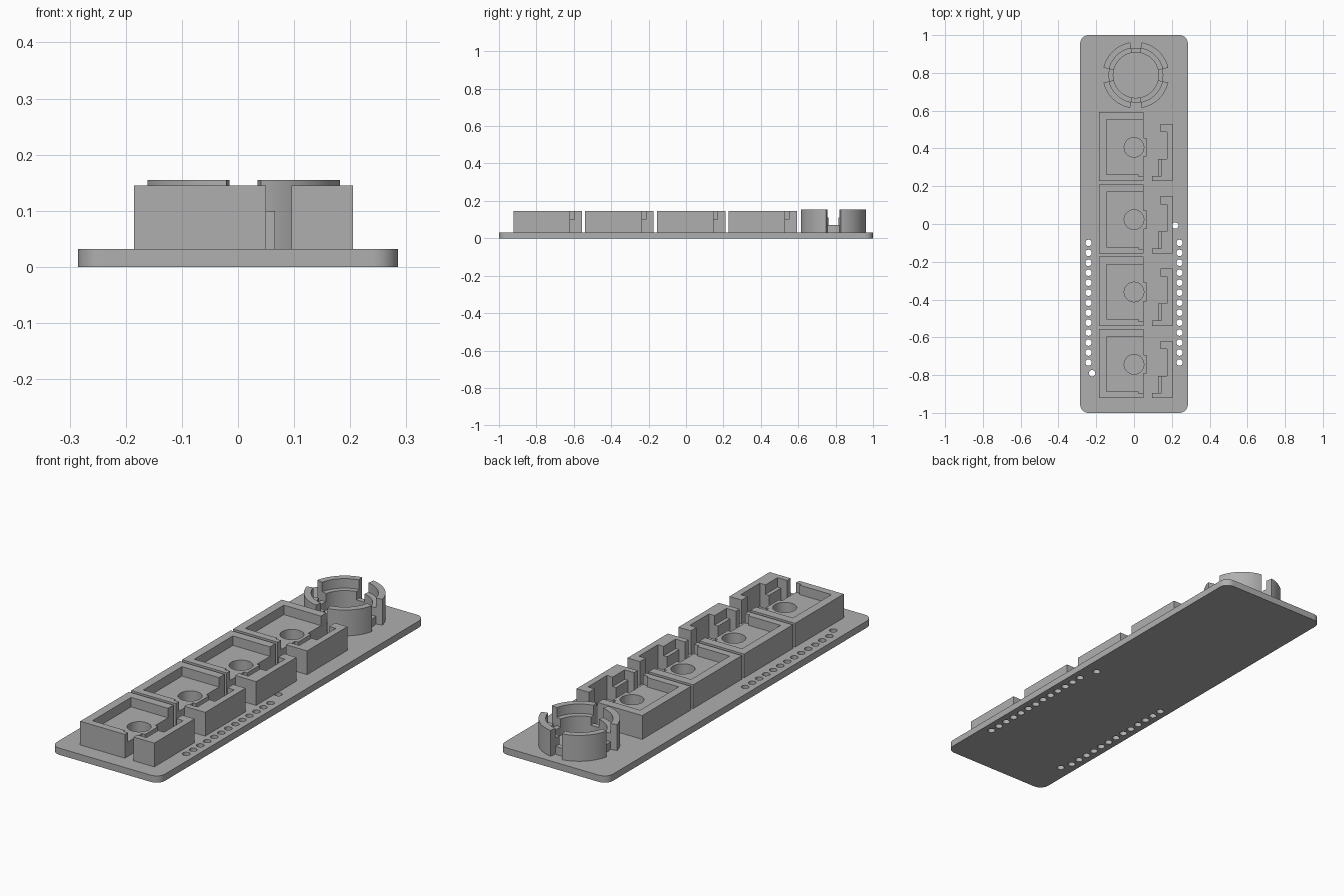
import bpy, bmesh, math

cube = bpy.data.objects.get("Cube")
if cube:
    bpy.data.objects.remove(cube, do_unlink=True)

grey = bpy.data.materials.new("matte grey")
grey.use_nodes = True
grey.diffuse_color = (0.43, 0.43, 0.43, 1)
grey.node_tree.nodes["Principled BSDF"].inputs["Base Color"].default_value = (0.43, 0.43, 0.43, 1)

PLATE_TOP, FLOOR, WALL_TOP = 0.032, 0.1, 0.145
PITCH = 0.383


def prism(name, outlines, z0, z1):
    """Extrude one or more closed outlines from z0 to z1."""
    bm = bmesh.new()
    for pts in outlines:
        face = bm.faces.new([bm.verts.new((x, y, z0)) for x, y in pts])
        ext = bmesh.ops.extrude_face_region(bm, geom=[face])
        for v in ext["geom"]:
            if isinstance(v, bmesh.types.BMVert):
                v.co.z = z1
    bmesh.ops.recalc_face_normals(bm, faces=bm.faces[:])
    mesh = bpy.data.meshes.new(name)
    bm.to_mesh(mesh)
    bm.free()
    mesh.materials.append(grey)
    ob = bpy.data.objects.new(name, mesh)
    bpy.context.collection.objects.link(ob)
    return ob


def rect(x0, x1, y0, y1):
    return [(x0, y0), (x1, y0), (x1, y1), (x0, y1)]


def arc(cx, cy, r, a0, a1, n):
    return [(cx + r * math.cos(math.radians(a0 + (a1 - a0) * i / n)),
             cy + r * math.sin(math.radians(a0 + (a1 - a0) * i / n))) for i in range(n + 1)]


def circle(cx, cy, r, n=32):
    return arc(cx, cy, r, 0, 360, n)[:-1]


def activate(ob):
    bpy.ops.object.select_all(action="DESELECT")
    ob.select_set(True)
    bpy.context.view_layer.objects.active = ob


def cut(ob, cutter):
    cutter.hide_render = True
    mod = ob.modifiers.new("cut", "BOOLEAN")
    mod.operation, mod.solver, mod.object = "DIFFERENCE", "EXACT", cutter
    activate(ob)
    bpy.ops.object.modifier_apply(modifier=mod.name)
    bpy.data.objects.remove(cutter, do_unlink=True)


def smooth(ob):
    activate(ob)
    bpy.ops.object.shade_smooth_by_angle(angle=math.radians(30))


# Rounded base plate with two rows of pin holes
corner = 0.045
outline = []
for sx, sy, start in ((1, 1, 0), (-1, 1, 90), (-1, -1, 180), (1, -1, 270)):
    outline += arc(sx * (0.285 - corner), sy * (1 - corner), corner, start, start + 90, 10)
plate = prism("base_plate", [outline], 0, PLATE_TOP)
spots = [(side * 0.241, -0.1 - 0.0528 * i) for side in (-1, 1) for i in range(13)]
spots += [(-0.222, -0.79), (0.218, -0.008)]
cut(plate, prism("pin_hole_cutter", [circle(x, y, 0.017, 20) for x, y in spots], -0.1, 0.1))
smooth(plate)

# Socket: pocketed block with a tab, local origin at the front edge
block = prism("socket_block", [[
    (-0.185, 0), (0.05, 0), (0.05, 0.13), (0.066, 0.13), (0.066, 0.228),
    (0.05, 0.228), (0.05, 0.366), (-0.185, 0.366)]], PLATE_TOP, WALL_TOP)
cut(block, prism("pocket_cutter", [[
    (-0.145, 0.035), (0.023, 0.035), (0.023, 0.024), (0.2, 0.024),
    (0.2, 0.325), (-0.145, 0.325)]], FLOOR, 0.3))
cut(block, prism("stem_hole_cutter", [circle(0, 0.179, 0.052, 40)], PLATE_TOP - 0.01, 0.3))
smooth(block)

# Socket: separate side wall with hooked ends and a low ledge
wall = prism("socket_side_wall", [[
    (0.095, 0), (0.205, 0), (0.205, 0.303), (0.14, 0.303), (0.14, 0.26),
    (0.175, 0.26), (0.175, 0.117), (0.145, 0.117), (0.145, 0.027),
    (0.095, 0.027)]], PLATE_TOP, WALL_TOP)
ledge = prism("socket_ledge", [rect(0.127, 0.145, 0.027, 0.117)], PLATE_TOP, FLOOR)

# Repeat the socket four times along the plate
for part in (block, wall, ledge):
    part.location.y = -0.922
    for i in range(1, 4):
        copy = part.copy()
        copy.name = f"{part.name}_{i + 1}"
        copy.location.y += PITCH * i
        bpy.context.collection.objects.link(copy)


# Round holder: four stepped arcs joined by a low ring
def band(name, r0, r1, a0, a1, top):
    n = max(6, round((a1 - a0) / 4))
    pts = arc(0.01, 0.788, r1, a0, a1, n) + arc(0.01, 0.788, r0, a1, a0, n)
    smooth(prism(name, [pts], PLATE_TOP, top))


for q in range(4):
    first, last = (13, 80) if q % 2 == 0 else (10, 77)
    a0, a1 = q * 90 + first, q * 90 + last
    nxt = (q + 1) * 90 + (10 if q % 2 == 0 else 13)
    band(f"holder_wall_{q + 1}", 0.145, 0.176, a0, a1, 0.155)
    band(f"holder_shelf_{q + 1}", 0.12, 0.145, a0, a1, 0.11)
    band(f"holder_low_ring_{q + 1}", 0.12, 0.145, a1, nxt, 0.07)
